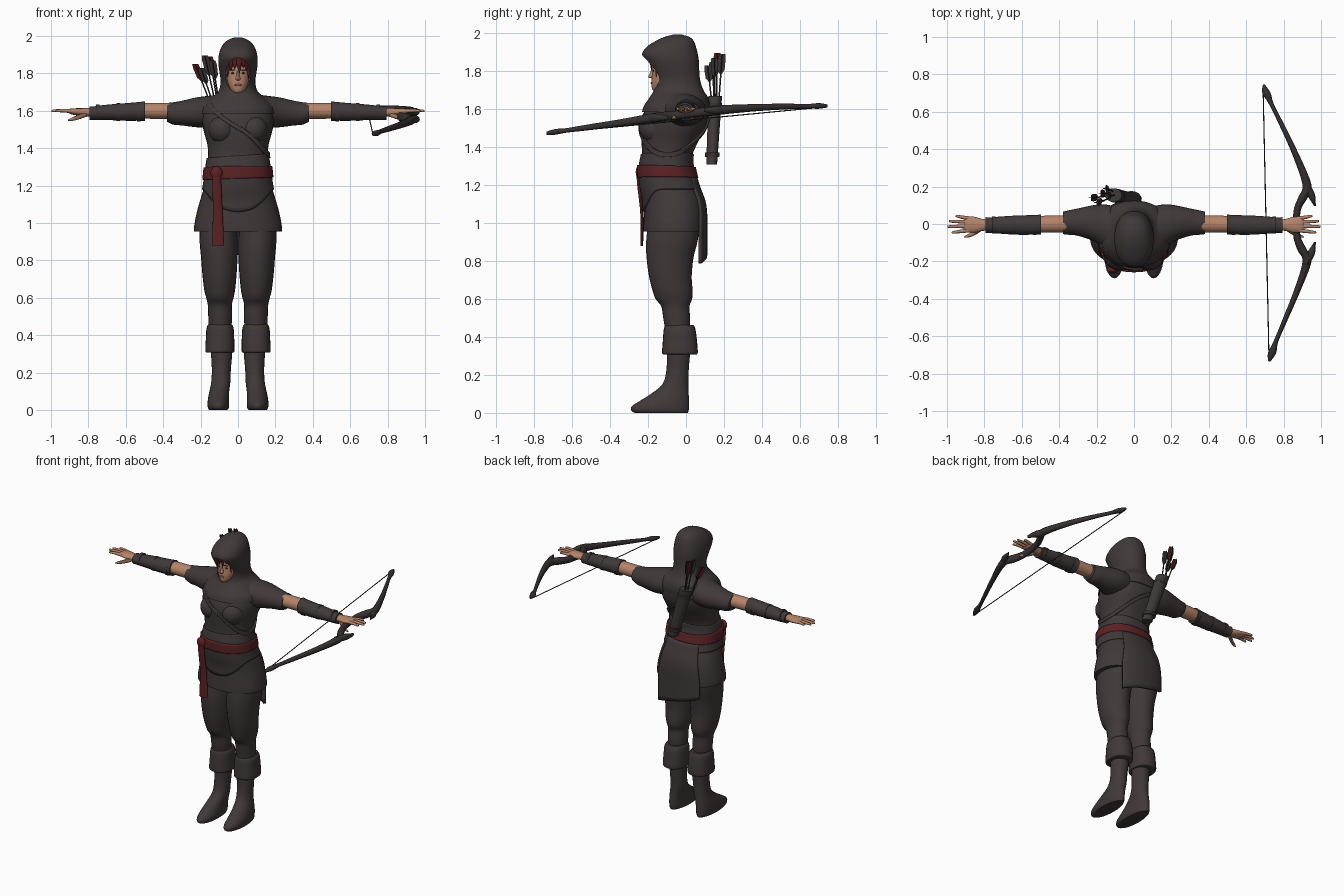
import bpy, bmesh, math
from mathutils import Vector

X, Y, Z = Vector((1, 0, 0)), Vector((0, 1, 0)), Vector((0, 0, 1))


def material(name, rgb):
    m = bpy.data.materials.new(name)
    m.diffuse_color = (*rgb, 1)
    return m


CLOTH = material("dark_cloth", (0.052, 0.040, 0.041))
RED = material("red_sash", (0.105, 0.016, 0.018))
SKIN = material("skin", (0.46, 0.23, 0.145))
HAIR = material("dark_red_hair", (0.07, 0.010, 0.012))
WOOD = material("dark_wood", (0.038, 0.030, 0.030))
LIPS = material("lips", (0.30, 0.10, 0.08))


def spline(pts, sub=4):
    """Catmull-Rom interpolation of number tuples"""
    p = [pts[0], *pts, pts[-1]]
    out = []
    for i in range(1, len(p) - 2):
        for k in range(sub):
            t = k / sub
            out.append(tuple(0.5 * (2 * b + (c - a) * t + (2 * a - 5 * b + 4 * c - d) * t * t
                                    + (3 * b - a - 3 * c + d) * t ** 3)
                             for a, b, c, d in zip(p[i - 1], p[i], p[i + 1], p[i + 2])))
    return out + [tuple(pts[-1])]


def oval(t, a, b, p):
    c, s = math.cos(t), math.sin(t)
    return (a * math.copysign(abs(c) ** (2 / p), c), b * math.copysign(abs(s) ** (2 / p), s))


def finish(name, bm, mat):
    me = bpy.data.meshes.new(name)
    bm.to_mesh(me)
    bm.free()
    me.materials.append(mat)
    ob = bpy.data.objects.new(name, me)
    bpy.context.collection.objects.link(ob)
    return ob


def sweep(name, stations, mat, u=X, v=Y, n=24, p=2.0, sub=4):
    """Closed loft through ovals (x, y, z, radius_u, radius_v)"""
    bm = bmesh.new()
    rings = []
    for x, y, z, a, b in spline(stations, sub):
        a, b, c = max(a, 0.0008), max(b, 0.0008), Vector((x, y, z))
        ring = []
        for i in range(n):
            du, dv = oval(2 * math.pi * i / n, a, b, p)
            ring.append(bm.verts.new(c + u * du + v * dv))
        rings.append(ring)
    for r, q in zip(rings, rings[1:]):
        for i in range(n):
            j = (i + 1) % n
            bm.faces.new((r[i], r[j], q[j], q[i]))
    bm.faces.new(rings[0])
    bm.faces.new(rings[-1])
    bmesh.ops.recalc_face_normals(bm, faces=bm.faces)
    return finish(name, bm, mat)


def level(z, cx, rx, front, back):
    return (cx, (front + back) / 2, z, rx, (back - front) / 2)


def blob(name, loc, scale, mat):
    bm = bmesh.new()
    bmesh.ops.create_uvsphere(bm, u_segments=20, v_segments=12, radius=1)
    for w in bm.verts:
        w.co = Vector(a * b + c for a, b, c in zip(w.co, scale, loc))
    return finish(name, bm, mat)


# Tunic, from skirt hem to shoulders
BODY = [level(*r) for r in [
    (0.955, 0, .235, -.225, .10), (0.98, 0, .235, -.225, .10), (1.05, 0, .222, -.222, .10),
    (1.12, 0, .203, -.222, .09), (1.2, 0, .18, -.238, .06), (1.3, 0, .168, -.242, .035),
    (1.36, 0, .160, -.232, .035), (1.42, 0, .164, -.234, .06), (1.5, 0, .185, -.238, .10),
    (1.56, 0, .192, -.228, .115), (1.62, 0, .18, -.205, .115), (1.66, 0, .145, -.175, .105),
    (1.685, 0, .1, -.15, .085)]]
sweep("tunic", BODY, CLOTH, n=40, p=2.3)
BODY_FINE = spline(BODY, 6)


def wrap(name, t0, t1, low, high, off, mat, nt=64, nz=8):
    """Cloth sheet lying on the tunic between two angles and two height rules"""
    bm = bmesh.new()
    grid = []
    for i in range(nt + 1):
        t = math.radians(t0 + (t1 - t0) * i / nt)
        col = []
        for k in range(nz + 1):
            z = low(t) + (high(t) - low(t)) * k / nz
            s = min(BODY_FINE, key=lambda r: abs(r[2] - z))
            for a, b in zip(BODY_FINE, BODY_FINE[1:]):
                if a[2] <= z <= b[2]:
                    f = (z - a[2]) / (b[2] - a[2])
                    s = [g + (h - g) * f for g, h in zip(a, b)]
                    break
            du, dv = oval(t, s[3] + off, s[4] + off, 2.3)
            col.append(bm.verts.new((s[0] + du, s[1] + dv, z)))
        grid.append(col)
    for c, d in zip(grid, grid[1:]):
        for k in range(nz):
            bm.faces.new((c[k], d[k], d[k + 1], c[k + 1]))
    bmesh.ops.remove_doubles(bm, verts=bm.verts, dist=1e-5)
    ob = finish(name, bm, mat)
    m = ob.modifiers.new("thickness", "SOLIDIFY")
    m.thickness, m.offset = off + 0.004, -1
    return ob


# Layers on the tunic
wrap("jacket_hem", -180, 180, lambda t: 1.18 - .12 * max(0, -math.sin(t)) ** 3, lambda t: 1.26, .009, CLOTH)
wrap("waist_wrap", -180, 180, lambda t: 1.29, lambda t: 1.36 + .012 * math.cos(t), .007, CLOTH)
wrap("belt", -180, 180, lambda t: 1.238 + .006 * math.cos(t), lambda t: 1.30 + .006 * math.cos(t + 1), .016, RED)
wrap("chest_strap", -180, 180, lambda t: 1.498 - .15 * math.cos(t), lambda t: 1.524 - .15 * math.cos(t), .012, CLOTH)
wrap("back_flap", 52, 128, lambda t: .83 - .07 * math.cos(t), lambda t: 1.24, .012, CLOTH, 20, 14)
sweep("sash_tail", [(-.115, -.25, 1.27, .022, .012), (-.113, -.247, 1.2, .024, .01),
                    (-.108, -.232, 1.05, .026, .009), (-.107, -.233, .88, .033, .007)], RED)
blob("sash_knot", (-.115, -.245, 1.268), (.032, .02, .036), RED)

# Hood and shoulder cape, with the face opening cut out
hood = sweep("hood", [level(*r) for r in [
    (1.585, 0, .198, -.232, .122), (1.62, 0, .192, -.22, .125), (1.66, 0, .16, -.193, .117),
    (1.70, 0, .108, -.17, .092), (1.75, 0, .093, -.165, .075), (1.80, 0, .098, -.185, .07),
    (1.85, 0, .105, -.213, .068), (1.89, 0, .104, -.231, .062), (1.93, 0, .094, -.205, .052),
    (1.96, 0, .076, -.158, .04), (1.98, 0, .052, -.115, .018), (1.992, 0, .022, -.07, -.02)]],
    CLOTH, n=48, p=2.2)
cutter = sweep("hood_cutter", [(0, -.32, 1.79, .066, .094), (0, -.085, 1.79, .066, .094)],
               CLOTH, X, Z, 40, sub=1)
cutter.hide_render = True
mod = hood.modifiers.new("opening", "BOOLEAN")
mod.operation, mod.object, mod.solver = "DIFFERENCE", cutter, "EXACT"
bpy.context.view_layer.objects.active = hood
bpy.ops.object.modifier_apply(modifier=mod.name)
bpy.data.objects.remove(cutter)

# Face and fringe
sweep("face", [level(*r) for r in [
    (1.69, 0, .018, -.162, -.11), (1.705, 0, .034, -.178, -.09), (1.74, 0, .052, -.182, -.07),
    (1.78, 0, .061, -.179, -.06), (1.83, 0, .064, -.174, -.06), (1.88, 0, .05, -.155, -.07)]], SKIN)
sweep("nose", [level(*r) for r in [(1.763, 0, .008, -.187, -.16), (1.77, 0, .013, -.199, -.16),
                                   (1.79, 0, .009, -.19, -.16), (1.82, 0, .006, -.177, -.16)]], SKIN, n=12)
blob("lips", (0, -.181, 1.738), (.018, .005, .006), LIPS)
for s, side in ((-1, "right"), (1, "left")):
    blob(side + "_eye", (s * .026, -.171, 1.802), (.012, .004, .005), WOOD)
    blob(side + "_brow", (s * .027, -.172, 1.819), (.016, .004, .003), HAIR)
for i, (x0, x1, z1) in enumerate([(-.045, -.056, 1.78), (-.03, -.04, 1.815), (-.012, -.018, 1.825), (.005, .008, 1.80),
                                  (.02, .03, 1.83), (.035, .046, 1.815), (.046, .057, 1.77)]):
    y1 = -.186 + abs(x1) * .5
    sweep(f"hair_strand_{i}", [(x0, -.155, 1.885, .015, .01), ((x0 + x1) / 2, y1, 1.855, .014, .007),
                               (x1, y1, z1, .001, .001)], HAIR, n=8)

for s, side in ((-1, "right"), (1, "left")):
    def part(name, pts, mat, **k):
        return sweep(f"{side}_{name}", [(s * q[0], *q[1:]) for q in pts], mat, **k)

    blob(side + "_chest", (s * .082, -.165, 1.50), (.078, .083, .08), CLOTH)
    # Sleeve, arm and bracer
    part("sleeve", [(.08, -.03, 1.60, .12, .09), (.16, -.01, 1.595, .115, .085), (.22, .005, 1.592, .095, .08),
                    (.30, .01, 1.588, .073, .066), (.345, .008, 1.586, .066, .06), (.38, .006, 1.592, .06, .05)],
         CLOTH, u=Y, v=Z, n=28)
    part("upper_arm", [(.3, 0, 1.6, .047, .042), (.42, 0, 1.6, .046, .043), (.53, -.002, 1.6, .044, .041)],
         SKIN, u=Y, v=Z)
    part("bracer", [(.498, -.002, 1.598, .053, .053), (.53, -.004, 1.597, .052, .05), (.6, -.006, 1.594, .052, .047),
                    (.7, -.006, 1.592, .047, .041), (.77, -.006, 1.588, .041, .036), (.795, -.006, 1.588, .043, .036)],
         CLOTH, u=Y, v=Z)
    for i, (x, r) in enumerate([(.53, .054), (.64, .051), (.75, .045)]):
        part(f"bracer_strap_{i}", [(x - .01, -.005, 1.593, r, r - .003), (x + .01, -.005, 1.593, r, r - .003)],
             CLOTH, u=Y, v=Z)
    # Hand
    part("palm", [(.77, -.005, 1.592, .028, .024), (.81, -.005, 1.592, .032, .022), (.85, -.004, 1.594, .042, .02),
                  (.89, -.002, 1.597, .043, .016), (.905, -.002, 1.598, .036, .01)], SKIN, u=Y, v=Z)
    for i, (y, tip, y1) in enumerate([(-.034, .975, -.045), (-.012, .998, -.014), (.011, .99, .015), (.03, .955, .042)]):
        part(f"finger_{i}", [(.88, y, 1.597, .011, .011), ((.88 + tip) / 2, (y + y1) / 2, 1.601, .0095, .0095),
                             (tip - .008, y1, 1.6, .007, .007), (tip, y1, 1.599, .002, .002)], SKIN, u=Y, v=Z, n=10)
    part("thumb", [(.81, -.02, 1.582, .014, .014), (.85, -.045, 1.568, .014, .014), (.885, -.062, 1.556, .01, .01),
                   (.91, -.07, 1.55, .003, .003)], SKIN, u=Y, v=Z, n=10)
    # Trousers
    part("trouser_leg", [level(*r) for r in [
        (.44, .096, .06, -.11, .02), (.5, .095, .064, -.12, .022), (.56, .097, .064, -.13, .018),
        (.6, .097, .073, -.16, .032), (.64, .098, .082, -.175, .035), (.72, .099, .091, -.195, .03),
        (.82, .1, .098, -.208, .04), (.9, .103, .102, -.21, .06), (1.0, .105, .1, -.2, .075)]], CLOTH)
    # Boot with folded cuff
    part("boot", [level(*r) for r in [
        (0, .105, .048, -.27, .01), (.012, .105, .056, -.288, .014), (.035, .105, .058, -.285, .016),
        (.065, .104, .056, -.24, .016), (.10, .1, .053, -.185, .014), (.15, .092, .051, -.125, .012),
        (.22, .089, .051, -.104, .014), (.32, .088, .058, -.1, .022), (.42, .094, .06, -.1, .03)]], CLOTH, n=28)
    part("boot_cuff", [level(*r) for r in [
        (.308, .097, .072, -.118, .054), (.318, .097, .078, -.126, .062), (.38, .096, .076, -.122, .058),
        (.44, .096, .072, -.117, .05), (.462, .096, .06, -.108, .04)]], CLOTH, p=2.3)

# Quiver and arrows
sweep("quiver", [(.005, .135, 1.31, .034, .026), (0, .136, 1.325, .038, .029), (-.05, .144, 1.48, .041, .032),
                 (-.1, .152, 1.64, .045, .036), (-.11, .154, 1.67, .045, .036)], CLOTH)
for z, x, y in ((1.36, -.012, .138), (1.62, -.094, .151)):
    sweep("quiver_band", [(x + .003, y, z - .012, .046, .037), (x - .003, y, z + .012, .047, .038)], WOOD)
for i, (x, y, z) in enumerate([(-.225, .14, 1.84), (-.195, .115, 1.82), (-.175, .165, 1.885),
                               (-.15, .19, 1.88), (-.135, .15, 1.86)]):
    a, b = Vector((-.11 + (x + .17) * .4, .154 + (y - .15) * .4, 1.6)), Vector((x, y, z))
    sweep(f"arrow_{i}", [(*a, .004, .004), (*b, .004, .004)], WOOD, n=8, sub=1)
    for k, (w, d) in enumerate(((.02, .002), (.002, .02))):
        sweep(f"fletching_{i}_{k}", [(*a.lerp(b, f), max(w * g, .002), max(d * g, .002)) for f, g in
                                     ((.64, .05), (.74, .9), (.94, 1), (1.04, .8))],
              HAIR if (i + k) % 3 == 0 else WOOD, n=8, sub=1)

# Bow, held level in the left hand
sweep("bow", [(.695, .745, 1.617, .006, .008), (.708, .70, 1.617, .022, .015), (.735, .64, 1.615, .013, .012),
              (.79, .53, 1.614, .014, .015), (.865, .37, 1.608, .018, .019), (.925, .21, 1.598, .024, .024),
              (.905, .145, 1.592, .026, .026), (.872, .07, 1.583, .019, .023), (.87, -.06, 1.568, .019, .023),
              (.90, -.14, 1.558, .026, .026), (.925, -.2, 1.55, .024, .024), (.875, -.35, 1.527, .018, .019),
              (.80, -.53, 1.502, .014, .015), (.758, -.63, 1.488, .013, .012), (.738, -.69, 1.48, .022, .015),
              (.724, -.735, 1.473, .006, .008)], WOOD, X, Z, 12)
for i, (s, z) in enumerate(((1, 1.595), (-1, 1.555))):
    sweep(f"bow_prong_{i}", [(.918, s * .22, z, .016, .02), (.945, s * .16, z, .022, .022),
                             (.968, s * .095, z, .004, .01)], WOOD, X, Z, 10)
sweep("bowstring", [(.69, .735, 1.612, .003, .003), (.722, -.73, 1.472, .003, .003)], WOOD, X, Z, 8, sub=1)

# Smooth shading with sharp rims
bpy.ops.object.select_all(action="DESELECT")
for ob in bpy.context.scene.objects:
    ob.select_set(True)
bpy.context.view_layer.objects.active = hood
bpy.ops.object.shade_smooth_by_angle(angle=math.radians(40))
